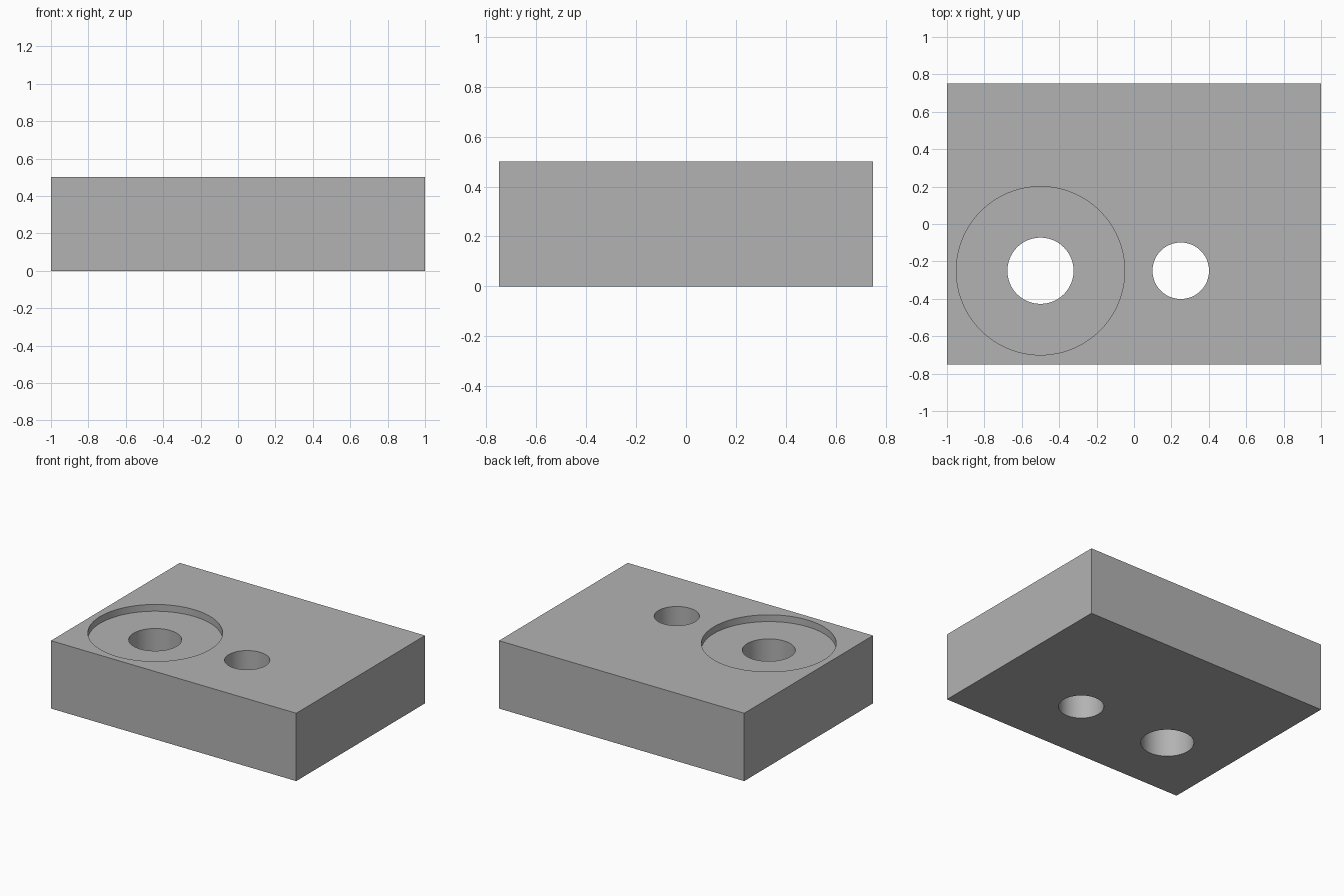
import bpy
import math

if "Cube" in bpy.data.objects:
    bpy.data.objects.remove(bpy.data.objects["Cube"], do_unlink=True)

WIDTH, DEPTH, HEIGHT = 2.0, 1.5, 0.5
BORE_X, PILOT_X, HOLE_Y = -0.5, 0.25, -0.25
RECESS_DEPTH = 0.05

# Single grey material
grey = bpy.data.materials.new("plain_grey")
grey.use_nodes = True
color = (0.45, 0.45, 0.45, 1)
grey.diffuse_color = color
grey.node_tree.nodes["Principled BSDF"].inputs["Base Color"].default_value = color

# Rectangular block
bpy.ops.mesh.primitive_cube_add(size=1, location=(0, 0, HEIGHT / 2))
block = bpy.context.object
block.name = "drilled_block"
block.scale = (WIDTH, DEPTH, HEIGHT)
bpy.ops.object.transform_apply(location=False, rotation=False, scale=True)
block.data.materials.append(grey)


def drill(name, x, radius, bottom):
    """Cut a round vertical hole from the top face down to bottom."""
    top = HEIGHT + 0.1
    bpy.ops.mesh.primitive_cylinder_add(
        vertices=96, radius=radius, depth=top - bottom,
        location=(x, HOLE_Y, (top + bottom) / 2))
    cutter = bpy.context.object
    cutter.name = name
    cutter.data.materials.append(grey)
    cutter.hide_render = True
    cut = block.modifiers.new(name, "BOOLEAN")
    cut.operation = "DIFFERENCE"
    cut.solver = "EXACT"
    cut.object = cutter
    bpy.ops.object.select_all(action="DESELECT")
    block.select_set(True)
    bpy.context.view_layer.objects.active = block
    bpy.ops.object.modifier_apply(modifier=name)
    bpy.data.objects.remove(cutter, do_unlink=True)


# Shallow recess, its through hole, and the smaller through hole
drill("recess_cutter", BORE_X, 0.45, HEIGHT - RECESS_DEPTH)
drill("bore_cutter", BORE_X, 0.177, -0.1)
drill("pilot_cutter", PILOT_X, 0.151, -0.1)

bpy.ops.object.shade_smooth_by_angle(angle=math.radians(30))
